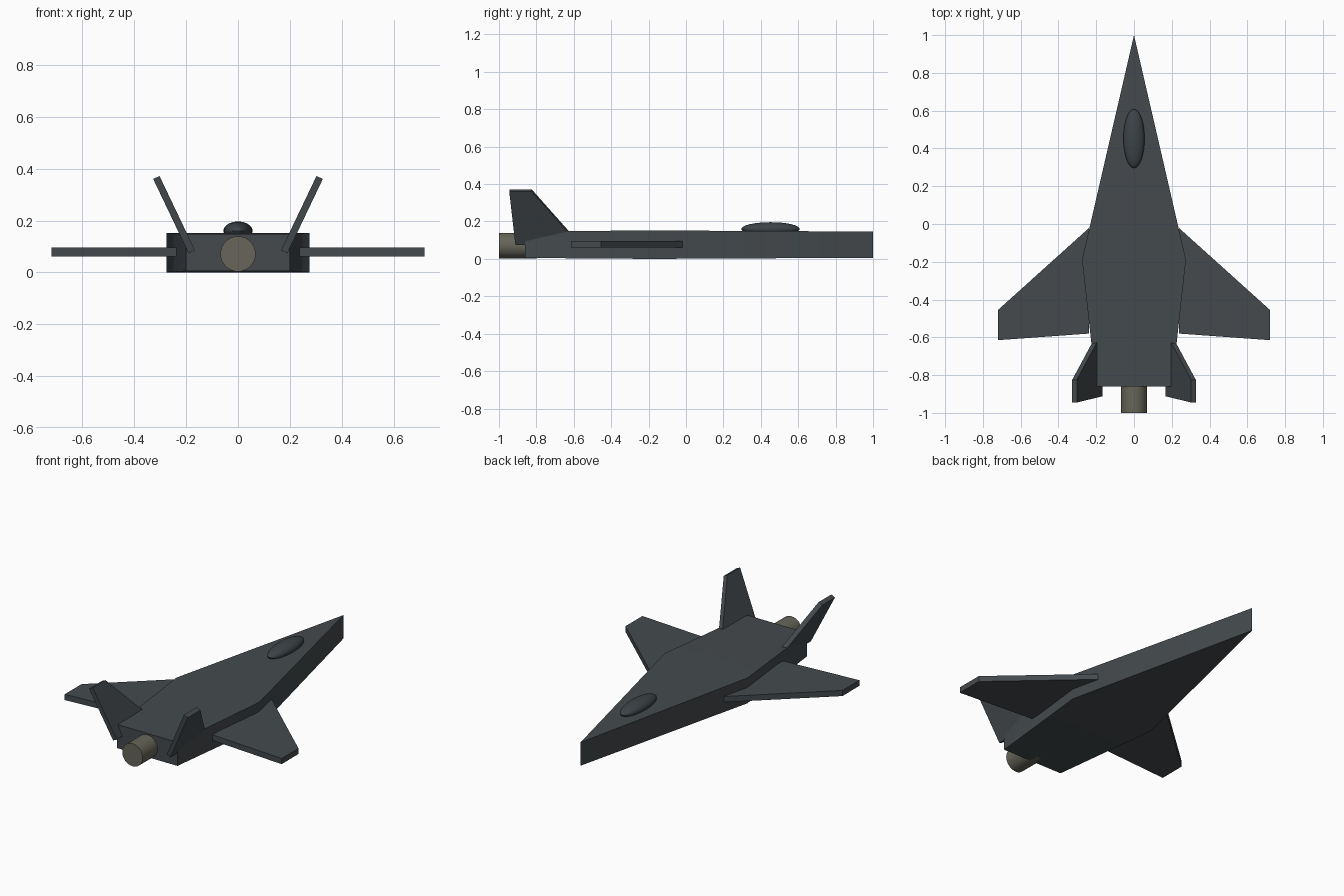
import bpy
from mathutils import Matrix, Vector

cube = bpy.data.objects.get("Cube")
if cube:
    bpy.data.objects.remove(cube)


def material(name, rgb):
    mat = bpy.data.materials.new(name)
    mat.use_nodes = True
    mat.diffuse_color = (*rgb, 1)
    mat.node_tree.nodes["Principled BSDF"].inputs["Base Color"].default_value = (*rgb, 1)
    return mat


hull_grey = material("hull slate grey", (0.058, 0.068, 0.075))
canopy_grey = material("canopy dark grey", (0.046, 0.056, 0.063))
nozzle_metal = material("nozzle warm grey", (0.135, 0.13, 0.1))


def slab(name, lower, upper, mat):
    """Closed solid between two matching outlines."""
    n = len(lower)
    faces = [(i, (i + 1) % n, n + (i + 1) % n, n + i) for i in range(n)]
    if n == 5:  # split the hull caps at its widest station
        caps = [(0, 1, 4), (1, 2, 3, 4)]
    else:
        caps = [tuple(range(n))]
    for cap in caps:
        faces += [cap[::-1], tuple(i + n for i in cap)]
    mesh = bpy.data.meshes.new(name)
    mesh.from_pydata([*lower, *upper], [], faces)
    obj = bpy.data.objects.new(name, mesh)
    bpy.context.collection.objects.link(obj)
    mesh.materials.append(mat)
    # Consistent outward normals
    bpy.ops.object.select_all(action="DESELECT")
    obj.select_set(True)
    bpy.context.view_layer.objects.active = obj
    bpy.ops.object.mode_set(mode="EDIT")
    bpy.ops.mesh.select_all(action="SELECT")
    bpy.ops.mesh.normals_make_consistent(inside=False)
    bpy.ops.object.mode_set(mode="OBJECT")
    return obj


def finish(name, mat):
    obj = bpy.context.object
    obj.name = name
    obj.data.materials.append(mat)
    bpy.ops.object.shade_smooth_by_angle()


# Fuselage: arrowhead slab, very slightly thicker at its widest station
MID = 0.076
outline = [(0, 1, 0.07), (-0.275, -0.19, MID), (-0.2, -0.86, 0.071),
           (0.2, -0.86, 0.071), (0.275, -0.19, MID)]
slab("fuselage", [(x, y, MID - h) for x, y, h in outline],
     [(x, y, MID + h) for x, y, h in outline], hull_grey)
bpy.ops.object.shade_smooth_by_angle()

wing_plan = [(0.237, -0.02), (0.72, -0.455), (0.72, -0.615), (0.237, -0.58)]
# Fin outline: y and fraction of the span from root to tip
fin_plan = [(-0.57, 0), (-0.825, 1), (-0.945, 1), (-0.912, 0)]
fin_root, fin_tip = Vector((0.178, 0, 0.079)), Vector((0.315, 0, 0.366))
fin_half = (fin_tip - fin_root).cross(Vector((0, 1, 0))).normalized() * 0.0135

for side, s in (("left", 1), ("right", -1)):
    slab(side + "_wing", [(s * x, y, 0.061) for x, y in wing_plan],
         [(s * x, y, 0.095) for x, y in wing_plan], hull_grey)

    # Canted tail fin
    flip = Matrix.Diagonal((s, 1, 1))
    centre = [fin_root.lerp(fin_tip, t) + Vector((0, y, 0)) for y, t in fin_plan]
    slab(side + "_tail_fin", [flip @ (p - fin_half) for p in centre],
         [flip @ (p + fin_half) for p in centre], hull_grey)

# Canopy
bpy.ops.mesh.primitive_uv_sphere_add(segments=32, ring_count=16, radius=1, location=(0, 0.452, 0.16))
bpy.context.object.scale = (0.056, 0.156, 0.036)
bpy.ops.object.transform_apply(location=False, rotation=False, scale=True)
finish("canopy", canopy_grey)

# Engine nozzle
bpy.ops.mesh.primitive_cylinder_add(vertices=32, radius=0.068, depth=0.2,
                                    location=(0, -0.9, 0.071), rotation=(1.5708, 0, 0))
finish("engine_nozzle", nozzle_metal)
